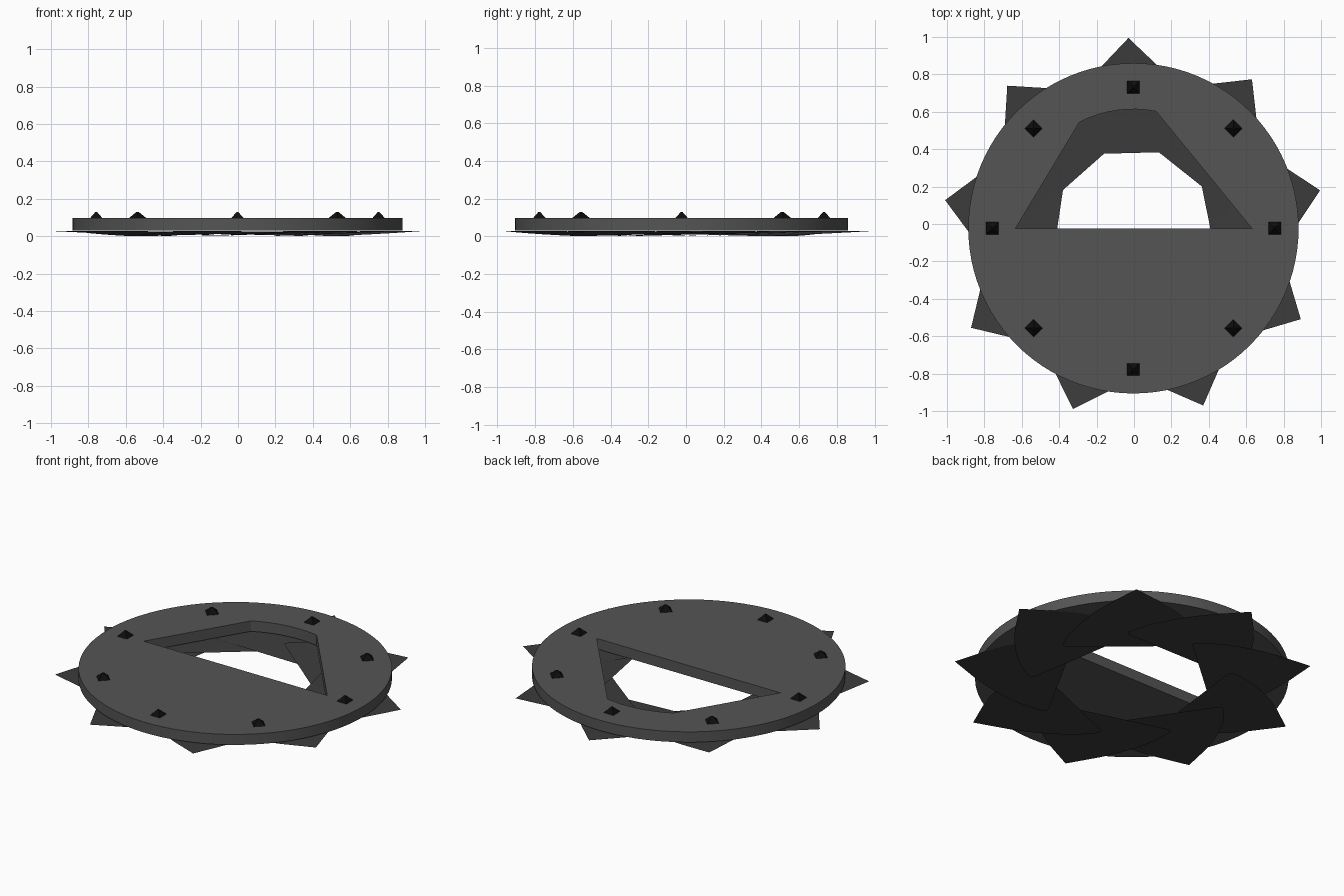
import bpy, bmesh
from math import sin, cos, pi, radians
from mathutils import Vector

if "Cube" in bpy.data.objects:
    bpy.data.objects.remove(bpy.data.objects["Cube"])

CX, CY = -0.003, -0.023


def material(name, v):
    m = bpy.data.materials.new(name)
    m.diffuse_color = (v, v, v, 1)
    m.use_nodes = True
    m.node_tree.nodes["Principled BSDF"].inputs["Base Color"].default_value = m.diffuse_color
    return m


def add_object(name, bm, mat):
    me = bpy.data.meshes.new(name)
    bm.to_mesh(me)
    bm.free()
    me.materials.append(mat)
    ob = bpy.data.objects.new(name, me)
    bpy.context.collection.objects.link(ob)
    ob.location = (CX, CY, 0)
    return ob


plate_mat = material("plate_grey", 0.09)
blade_mat = material("blade_dark", 0.045)
stud_mat = material("stud_black", 0.004)


# Cover plate: a disc with an off-square opening in its rear half
def arc(r, a0, a1, n):
    return [(r * cos(radians(a0 + (a1 - a0) * i / n)),
             r * sin(radians(a0 + (a1 - a0) * i / n))) for i in range(n + 1)]


curve = bpy.data.curves.new("plate_profile", "CURVE")
curve.dimensions = "2D"
curve.fill_mode = "BOTH"
curve.extrude = 0.0325
opening = [(0.633, 0), *arc(0.637, 79, 117, 8), (-0.63, 0)]
for pts in (arc(0.883, 0, 360, 96)[:-1], opening):
    sp = curve.splines.new("POLY")
    sp.points.add(len(pts) - 1)
    for p, (x, y) in zip(sp.points, pts):
        p.co = (x, y, 0, 1)
    sp.use_cyclic_u = True
tmp = bpy.data.objects.new("plate_profile", curve)
bpy.context.collection.objects.link(tmp)
bpy.context.view_layer.update()
mesh = bpy.data.meshes.new_from_object(tmp.evaluated_get(bpy.context.evaluated_depsgraph_get()))
bpy.data.objects.remove(tmp)
bm = bmesh.new()
bm.from_mesh(mesh)
bmesh.ops.remove_doubles(bm, verts=bm.verts, dist=1e-5)
bmesh.ops.translate(bm, verts=bm.verts, vec=(0, 0, 0.0645))
bmesh.ops.recalc_face_normals(bm, faces=bm.faces)
plate = add_object("cover_plate", bm, plate_mat)
bpy.context.view_layer.objects.active = plate
plate.select_set(True)
bpy.ops.object.shade_smooth_by_angle(angle=radians(30))
plate.select_set(False)

# Iris blades: nine thin tilted leaves overlapping in a ring
side = [(0.87, 0.148), (0.78, 0.226), (0.68, 0.295), (0.58, 0.35), (0.49, 0.385), (0.43, 0.4)]
outer = [(x, -y) for x, y in reversed(side)] + [(1.018, 0)] + side
inner = []
for i in range(25):
    t = 1 - 2 * i / 24
    r, a = 0.62 - 0.06 * t * t, radians(44) * t
    inner.append((r * cos(a), r * sin(a)))
for k in range(9):
    bm = bmesh.new()
    c, s = cos(radians(11.5 + 40 * k)), sin(radians(11.5 + 40 * k))
    vs = [bm.verts.new((x * c - y * s, x * s + y * c,
                        0.0285 + 0.029 * (x - 1.018) + 0.0256 * y)) for x, y in outer + inner]
    bm.faces.new(vs)
    bmesh.ops.triangulate(bm, faces=bm.faces)
    add_object(f"iris_blade_{k + 1}", bm, blade_mat)

# Pointed studs around the plate
for k in range(8):
    a = k * pi / 4
    bm = bmesh.new()
    bmesh.ops.create_cube(bm, size=1)
    for v in bm.verts:
        f = 0.068 if v.co.z < 0 else 0.01
        x, y = v.co.x * f + 0.755, v.co.y * f
        v.co = Vector((x * cos(a) - y * sin(a), x * sin(a) + y * cos(a),
                       0.096 if v.co.z < 0 else 0.129))
    add_object(f"stud_{k + 1}", bm, stud_mat)
